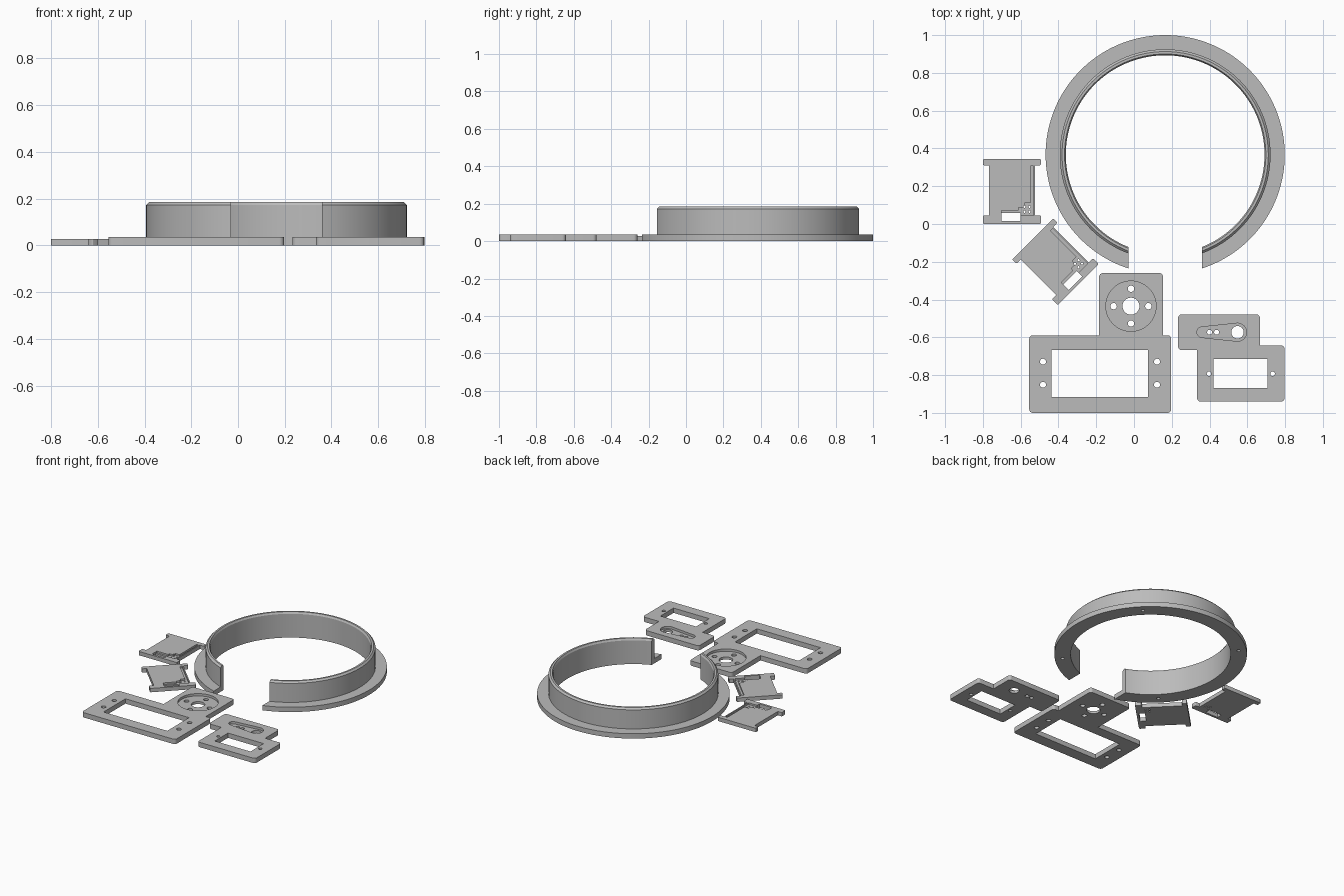
import bpy, bmesh, math
from mathutils import Matrix, Vector

if "Cube" in bpy.data.objects:
    bpy.data.objects.remove(bpy.data.objects["Cube"])

grey = bpy.data.materials.new("plain grey")
grey.diffuse_color = (0.5, 0.5, 0.5, 1)
grey.use_nodes = True
grey.node_tree.nodes["Principled BSDF"].inputs["Base Color"].default_value = grey.diffuse_color


def add_object(name, bm):
    bmesh.ops.recalc_face_normals(bm, faces=bm.faces)
    mesh = bpy.data.meshes.new(name)
    bm.to_mesh(mesh)
    bm.free()
    mesh.materials.append(grey)
    ob = bpy.data.objects.new(name, mesh)
    bpy.context.collection.objects.link(ob)
    return ob


def prism(name, outline, z0, z1):
    bm = bmesh.new()
    face = bm.faces.new([bm.verts.new((x, y, z0)) for x, y in outline])
    ext = bmesh.ops.extrude_face_region(bm, geom=[face])
    top = [g for g in ext["geom"] if isinstance(g, bmesh.types.BMVert)]
    bmesh.ops.translate(bm, verts=top, vec=(0, 0, z1 - z0))
    return add_object(name, bm)


def rect(x0, y0, x1, y1):
    return [(x0, y0), (x1, y0), (x1, y1), (x0, y1)]


def circle(x, y, r, n=32):
    return [(x + r * math.cos(2 * math.pi * i / n),
             y + r * math.sin(2 * math.pi * i / n)) for i in range(n)]


def rounded(points, r, steps=6):
    """Round the convex corners of a right-angled, counter-clockwise outline."""
    out = []
    for i, p in enumerate(points):
        p = Vector(p)
        a = (Vector(points[i - 1]) - p).normalized()
        b = (Vector(points[(i + 1) % len(points)]) - p).normalized()
        if a.x * b.y - a.y * b.x > 0:        # concave corner stays sharp
            out.append(tuple(p))
            continue
        for k in range(steps + 1):
            t = k / steps * math.pi / 2
            q = p + (a + b) * r - b * r * math.cos(t) - a * r * math.sin(t)
            # sweep from the incoming edge to the outgoing edge
            q = p + a * r * (1 - math.sin(t)) + b * r * (1 - math.cos(t))
            out.append(tuple(q))
    return out


def cut(ob, outline, z0=-0.02, z1=0.3):
    cutter = prism("cutter", outline, z0, z1)
    cutter.hide_render = True
    mod = ob.modifiers.new("cut", "BOOLEAN")
    mod.operation, mod.solver, mod.object = "DIFFERENCE", "EXACT", cutter
    dg = bpy.context.evaluated_depsgraph_get()
    mesh = bpy.data.meshes.new_from_object(ob.evaluated_get(dg))
    ob.modifiers.clear()
    ob.data = mesh
    bpy.data.objects.remove(cutter)


def smooth(ob):
    bpy.ops.object.select_all(action="DESELECT")
    ob.select_set(True)
    bpy.context.view_layer.objects.active = ob
    bpy.ops.object.shade_smooth_by_angle(angle=math.radians(25))


T = 0.035   # plate thickness

# Flanged open ring: lathed profile, gap at the front, blind screw holes below
CX, CY, N = 0.165, 0.367, 144
profile = [(0.526, 0), (0.633, 0), (0.633, T), (0.558, T), (0.558, 0.173),
           (0.546, 0.185), (0.533, 0.185), (0.526, 0.172)]
bm = bmesh.new()
loops = []
for i in range(N):
    a = 2 * math.pi * i / N
    loops.append([bm.verts.new((CX + r * math.cos(a), CY + r * math.sin(a), z))
                  for r, z in profile])
for i in range(N):
    p, q = loops[i], loops[(i + 1) % N]
    for j in range(len(profile)):
        k = (j + 1) % len(profile)
        bm.faces.new((p[j], q[j], q[k], p[k]))
ring = add_object("flanged_ring", bm)
cut(ring, rect(CX - 0.195, -0.5, CX + 0.195, CY - 0.2))
for sx in (-1, 1):
    for sy in (-1, 1):
        cut(ring, circle(CX + sx * 0.411, CY + sy * 0.411, 0.012, 20), -0.02, 0.027)
smooth(ring)

# Large motor plate with raised tab, window, bolt holes and round recess
big = prism("large_motor_plate", rounded(
    [(-0.555, -1), (0.197, -1), (0.197, -0.589), (0.154, -0.589),
     (0.154, -0.26), (-0.185, -0.26), (-0.185, -0.589), (-0.555, -0.589)], 0.02), 0, T)
cut(big, rect(-0.437, -0.917, 0.074, -0.666))
for x in (-0.482, 0.122):
    for y in (-0.729, -0.851):
        cut(big, circle(x, y, 0.016, 20))
HX, HY = -0.016, -0.435
cut(big, circle(HX, HY, 0.133, 64), 0.018)
cut(big, circle(HX, HY, 0.045))
for dx, dy in ((1, 0), (-1, 0), (0, 1), (0, -1)):
    cut(big, circle(HX + 0.092 * dx, HY + 0.092 * dy, 0.017, 20))
smooth(big)

# Small motor plate with window and tapered arm recess
small = prism("small_motor_plate", rounded(
    [(0.334, -0.941), (0.797, -0.941), (0.797, -0.642), (0.667, -0.642),
     (0.667, -0.478), (0.233, -0.478), (0.233, -0.668), (0.334, -0.668)], 0.02), 0, T)
cut(small, rect(0.421, -0.867, 0.707, -0.716))
for x in (0.397, 0.734):
    cut(small, circle(x, -0.793, 0.012, 20))
AY = -0.573
arm = []
for x, r, start in ((0.548, 0.048, -90), (0.361, 0.028, 90)):
    for k in range(17):
        a = math.radians(start + 180 * k / 16)
        arm.append((x + r * math.cos(a), AY + r * math.sin(a)))
cut(small, arm, 0.018)
for x, r in ((0.548, 0.033), (0.4, 0.013), (0.437, 0.013)):
    cut(small, circle(x, AY, r, 24))
smooth(small)


# Two matching sensor clips: tabs at the corners, stepped channel, slot
def sensor_clip(name, x, y, angle):
    w, b, h, t = 0.154, 0.122, 0.171, 0.028
    ob = prism(name, rounded(
        [(-w, -h), (w, -h), (w, -0.127), (b, -0.127), (b, 0.139), (w, 0.139),
         (w, h), (-w, h), (-w, 0.139), (-b, 0.139), (-b, -0.127), (-w, -0.127)],
        0.007, 3), 0, t)
    cut(ob, [(0.098, 0.135), (0.098, -0.06), (0.066, -0.06), (0.066, -0.085),
             (0.035, -0.085), (0.035, -0.1), (-0.055, -0.1), (-0.055, -0.128),
             (0.114, -0.128), (0.114, 0.135)], 0.016)
    cut(ob, rect(-0.056, -0.155, 0.045, -0.115))
    for px in (0.066, 0.093):
        for py in (-0.081, -0.107):
            cut(ob, circle(px, py, 0.006, 12))
    ob.data.transform(Matrix.Translation((x, y, 0)) @ Matrix.Rotation(angle, 4, "Z"))
    smooth(ob)


sensor_clip("sensor_clip_straight", -0.646, 0.172, 0)
sensor_clip("sensor_clip_turned", -0.416, -0.2, math.radians(45))
